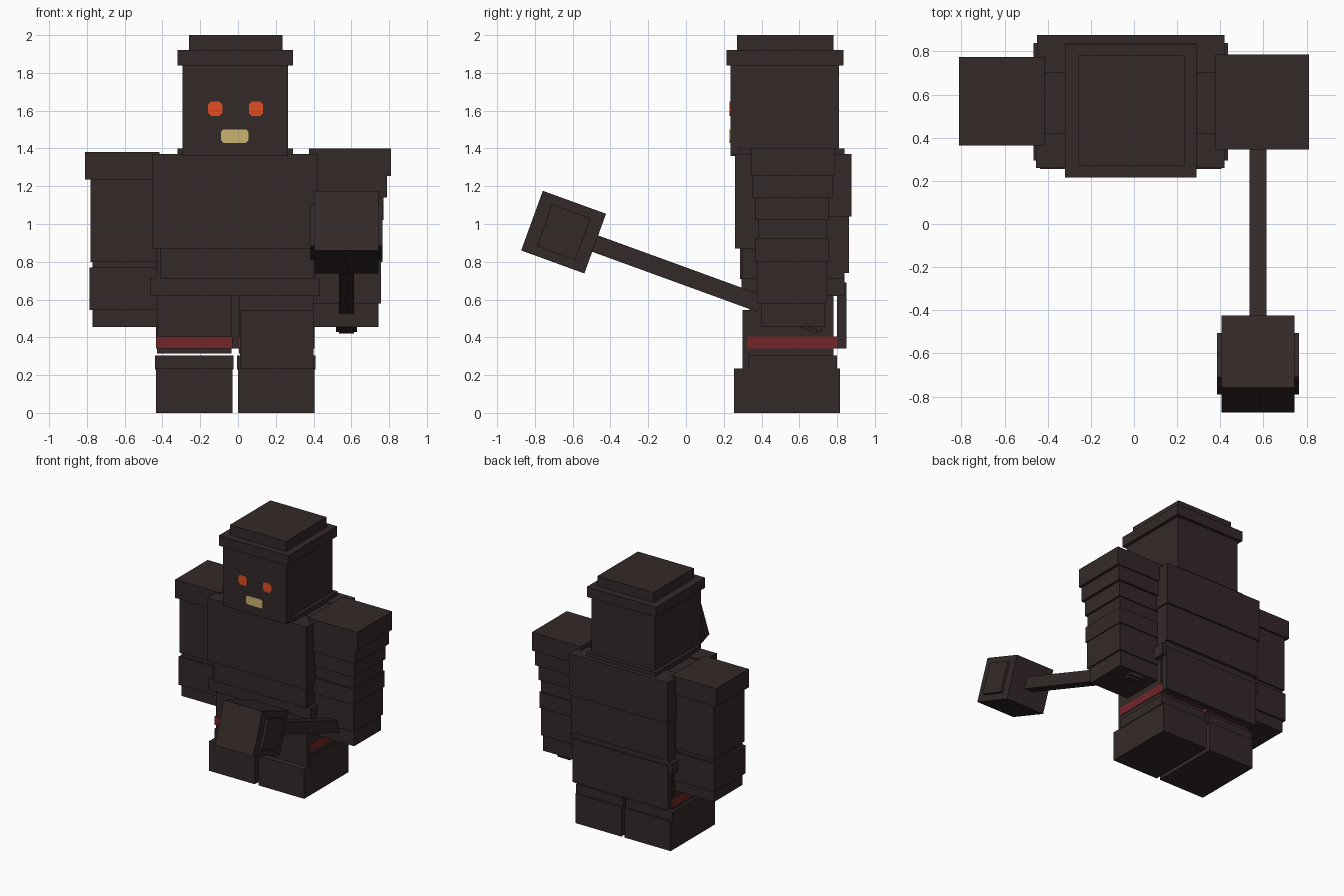
import bpy, bmesh, math
from mathutils import Matrix

if "Cube" in bpy.data.objects:
    bpy.data.objects.remove(bpy.data.objects["Cube"])


def material(name, rgb):
    m = bpy.data.materials.new(name)
    m.diffuse_color = (*rgb, 1)
    m.use_nodes = True
    m.node_tree.nodes["Principled BSDF"].inputs["Base Color"].default_value = m.diffuse_color
    return m


DARK = material("dark_brown", (0.034, 0.0215, 0.0215))
RED = material("dark_red", (0.17, 0.019, 0.021))
ORANGE = material("glowing_orange", (0.75, 0.076, 0.017))
TAN = material("pale_tan", (0.60, 0.45, 0.16))


def finish(name, bm, mat):
    bmesh.ops.recalc_face_normals(bm, faces=bm.faces)
    me = bpy.data.meshes.new(name)
    bm.to_mesh(me)
    bm.free()
    me.materials.append(mat)
    ob = bpy.data.objects.new(name, me)
    bpy.context.collection.objects.link(ob)
    return ob


def box(name, x, y, z, mat=DARK):
    """Box from (min, max) pairs."""
    bm = bmesh.new()
    size = [b - a for a, b in (x, y, z)]
    mid = [(a + b) / 2 for a, b in (x, y, z)]
    bmesh.ops.create_cube(bm, size=1, matrix=Matrix.Translation(mid) @ Matrix.Diagonal((*size, 1)))
    return finish(name, bm, mat)


def plate(name, cx, cz, w, h, cut, y, mat):
    """Thin face plate with clipped corners, facing the front."""
    a, b = w / 2, h / 2
    pts = [(a, b - cut), (a - cut, b), (cut - a, b), (-a, b - cut),
           (-a, cut - b), (cut - a, -b), (a - cut, -b), (a, cut - b)]
    bm = bmesh.new()
    f = bm.faces.new([bm.verts.new((cx + p, y, cz + q)) for p, q in pts])
    r = bmesh.ops.extrude_face_region(bm, geom=[f])
    bmesh.ops.translate(bm, vec=(0, 0.008, 0),
                        verts=[v for v in r["geom"] if isinstance(v, bmesh.types.BMVert)])
    return finish(name, bm, mat)


# Head and hat
box("head", (-0.295, 0.265), (0.235, 0.81), (1.36, 1.88))
box("hat_brim", (-0.32, 0.29), (0.215, 0.835), (1.84, 1.92))
box("hat_top", (-0.26, 0.235), (0.27, 0.78), (1.90, 2.0))
box("collar", (-0.32, 0.29), (0.28, 0.84), (1.30, 1.40))

# Face
for side, cx in (("left", -0.12), ("right", 0.095)):
    plate(side + "_eye", cx, 1.61, 0.075, 0.075, 0.015, 0.231, ORANGE)
plate("mouth", -0.017, 1.465, 0.145, 0.07, 0.012, 0.231, TAN)

# Torso layers
box("torso", (-0.435, 0.41), (0.30, 0.84), (0.66, 1.36))
box("chest_plate", (-0.455, 0.42), (0.26, 0.42), (0.87, 1.37))
box("belly_plate", (-0.41, 0.40), (0.285, 0.42), (0.71, 0.88))
box("belt", (-0.465, 0.435), (0.295, 0.84), (0.62, 0.715))
box("upper_back_plate", (-0.45, 0.42), (0.70, 0.875), (1.04, 1.37))
box("lower_back_plate", (-0.44, 0.41), (0.70, 0.862), (0.74, 1.04))
box("back_skirt", (-0.435, 0.405), (0.80, 0.85), (0.34, 0.69))

# Legs
for side, x0, x1 in (("left", -0.43, -0.035), ("right", 0.005, 0.40)):
    box(side + "_thigh", (x0, x1), (0.335, 0.78), (0.315, 0.64))
    box(side + "_leg_band", (x0 - 0.005, x1 + 0.005), (0.325, 0.80), (0.34, 0.405), RED)
    box(side + "_shoe", (x0 - 0.005, x1 + 0.005), (0.255, 0.815), (0.0, 0.235))
    box(side + "_shoe_cuff", (x0 - 0.01, x1 + 0.01), (0.33, 0.80), (0.23, 0.305))
box("right_shin_guard", (0.01, 0.40), (0.30, 0.78), (0.235, 0.545))

# Left arm
LEFT = [("shoulder", -0.81, -0.415, 0.365, 0.775, 1.235, 1.38),
        ("upper_arm", -0.78, -0.43, 0.38, 0.76, 0.80, 1.24),
        ("elbow", -0.77, -0.43, 0.39, 0.75, 0.765, 0.80),
        ("forearm", -0.785, -0.43, 0.375, 0.765, 0.545, 0.77),
        ("hand", -0.77, -0.43, 0.39, 0.75, 0.455, 0.55)]
# Right arm, built of stacked segments
RIGHT = [("shoulder", 0.375, 0.81, 0.345, 0.785, 1.255, 1.40),
         ("sleeve_1", 0.39, 0.79, 0.35, 0.775, 1.14, 1.255),
         ("sleeve_2", 0.40, 0.77, 0.365, 0.755, 1.02, 1.14),
         ("elbow", 0.40, 0.755, 0.38, 0.745, 0.925, 1.02),
         ("sleeve_3", 0.40, 0.765, 0.365, 0.755, 0.80, 0.925),
         ("forearm", 0.40, 0.757, 0.375, 0.745, 0.58, 0.80),
         ("hand", 0.40, 0.745, 0.40, 0.735, 0.455, 0.58)]
for side, rows in (("left", LEFT), ("right", RIGHT)):
    for part, x0, x1, y0, y1, z0, z1 in rows:
        box(f"{side}_{part}", (x0, x1), (y0, y1), (z0, z1))

# Hammer, built level around its head and then tilted
hammer = [
    box("hammer_head", (-0.17, 0.17), (-0.178, 0.178), (-0.168, 0.168)),
    box("hammer_side_plates", (-0.19, 0.19), (-0.108, 0.108), (-0.118, 0.118)),
    box("hammer_handle", (-0.04, 0.04), (0.17, 1.44), (-0.046, 0.046)),
    box("hammer_pommel", (-0.055, 0.055), (1.39, 1.46), (-0.03, 0.03)),
]
tilt = Matrix.Translation((0.575, -0.648, 0.957)) @ Matrix.Rotation(math.radians(-20), 4, "X")
for part in hammer:
    part.data.transform(tilt)
